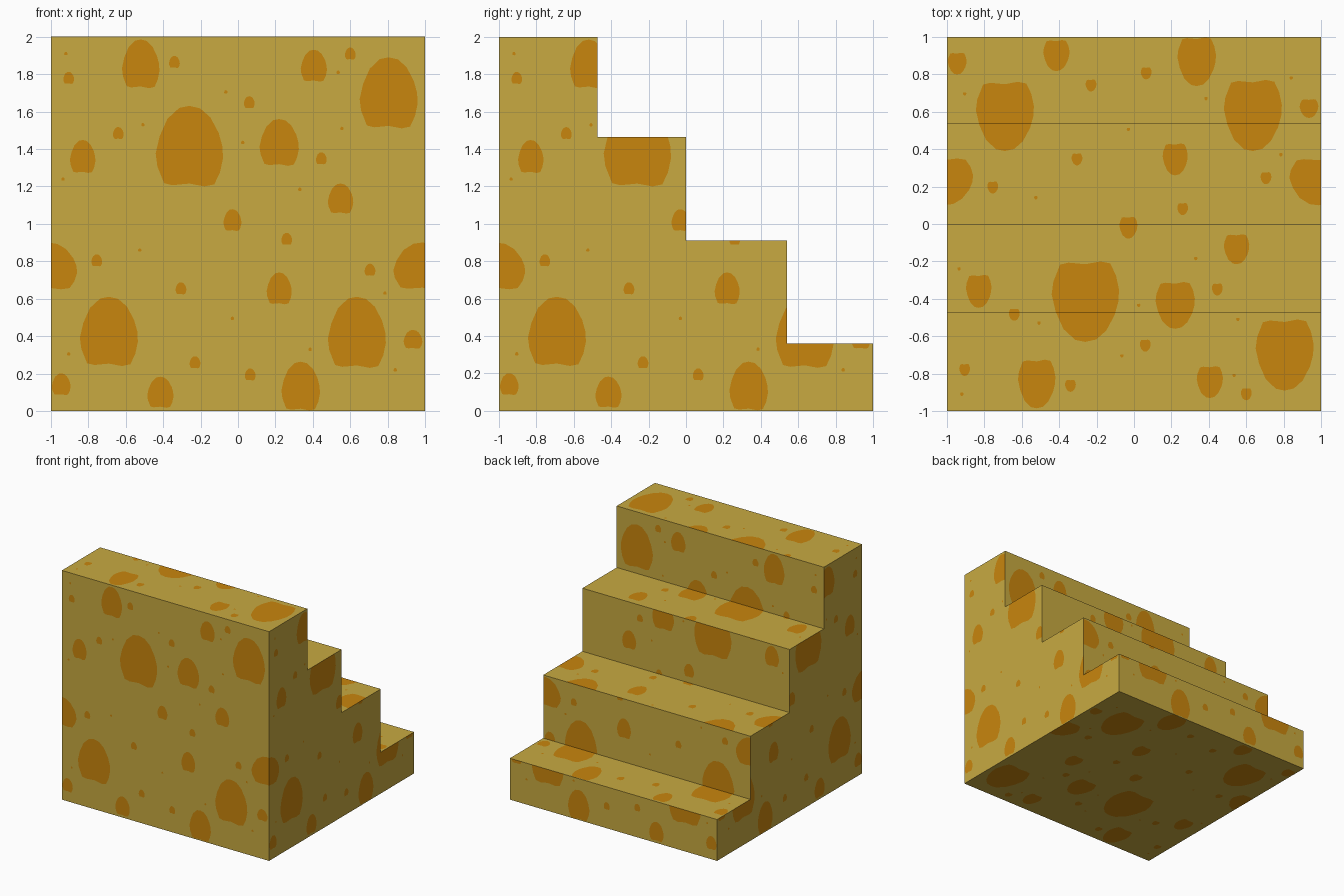
import bpy, bmesh
from mathutils import Vector
from mathutils.geometry import delaunay_2d_cdt

if "Cube" in bpy.data.objects:
    bpy.data.objects.remove(bpy.data.objects["Cube"])

# One spot outline: rounded top, flattened and slightly hollow base
OUTLINE = [(0, 1), (-.3, .95), (-.65, .68), (-.88, .25), (-1, -.18), (-.95, -.5),
           (-.75, -.92), (-.5, -.97), (0, -.93), (.45, -1), (.74, -.95), (.91, -.65),
           (1, -.3), (.98, .0), (.87, .33), (.62, .72), (.32, .94)]

# Large spots: centre u, v, half width, half height
LARGE = [(-.52, 1.855, .1, .13), (.405, 1.845, .07, .085), (.805, 1.70, .155, .19),
         (-.26, 1.415, .18, .215), (.22, 1.435, .105, .125), (-.83, 1.36, .068, .088),
         (.548, 1.135, .068, .08), (-.03, 1.02, .048, .058), (.985, .775, .155, .125),
         (-1.015, .775, .155, .125), (-.69, .425, .155, .185), (.635, .42, .155, .19),
         (.22, .655, .067, .085), (.335, .133, .103, .13), (-.415, .1, .07, .083),
         (-.945, .143, .05, .058), (.935, .383, .05, .05)]
SMALL = [(-.905, 1.78), (-.34, 1.865), (.6, 1.91), (.06, 1.65), (-.64, 1.485), (.445, 1.35),
         (.26, .92), (-.755, .805), (-.305, .655), (.705, .755), (-.23, .26), (.065, .195)]
TINY = [(-.92, 1.91), (-.065, 1.705), (.535, 1.81), (-.508, 1.53), (.555, 1.51), (.025, 1.435),
        (.33, 1.185), (-.525, .86), (.785, .63), (-.03, .495), (.385, .33), (.84, .22),
        (-.905, .305), (-.935, 1.24)]
SPOTS = LARGE + [(u, v, .029, .032) for u, v in SMALL] + [(u, v, .009, .009) for u, v in TINY]


def material(name, color):
    m = bpy.data.materials.new(name)
    m.diffuse_color = (*color, 1)
    m.use_nodes = True
    m.node_tree.nodes["Principled BSDF"].inputs["Base Color"].default_value = m.diffuse_color
    return m


def spotted_face(bm, polygon, to_3d, normal):
    """Add a flat face with the spots cut into it; polygon is counter-clockwise in u, v."""
    points = [Vector(p) for p in polygon]
    loops = [list(range(len(points)))]
    for u, v, w, h in SPOTS:
        start = len(points)
        points += [Vector((u + w * a, v + h * b)) for a, b in OUTLINE]
        loops.append(list(range(start, len(points))))
    verts, _, faces, _, _, origin = delaunay_2d_cdt(points, [], loops, 1, 1e-5)
    bverts = {}
    for face, src in zip(faces, origin):
        if 0 not in src:          # outside the face
            continue
        for i in face:
            if i not in bverts:
                bverts[i] = bm.verts.new(to_3d(*verts[i]))
        f = bm.faces.new([bverts[i] for i in face])
        f.material_index = 1 if len(src) > 1 else 0
        f.normal_update()
        if f.normal.dot(Vector(normal)) < 0:
            f.normal_flip()


def rect(v0, v1):
    return [(-1, v0), (1, v0), (1, v1), (-1, v1)]


# Step depth edges (y) and tread heights (z), from the tall front to the low back
EDGES = [-1, -.473, 0, .54, 1]
HEIGHTS = [2, 1.463, .912, .361, 0]

bm = bmesh.new()

# Stepped side walls
profile = [(-1, 0), (1, 0)]
for i in (3, 2, 1, 0):
    profile += [(EDGES[i + 1], HEIGHTS[i]), (EDGES[i], HEIGHTS[i])]
profile = list(dict.fromkeys(profile))
for side in (-1, 1):
    spotted_face(bm, profile, lambda u, v: (side, u, v), (side, 0, 0))

# Front wall and underside
spotted_face(bm, rect(0, 2), lambda u, v: (u, -1, v), (0, -1, 0))
spotted_face(bm, rect(0, 2), lambda u, v: (u, 1 - v, 0), (0, 0, -1))

# Treads and risers
for i in range(4):
    y0, y1, z0, z1 = EDGES[i], EDGES[i + 1], HEIGHTS[i + 1], HEIGHTS[i]
    spotted_face(bm, rect(1 - y1, 1 - y0), lambda u, v: (u, 1 - v, z1), (0, 0, 1))
    spotted_face(bm, rect(z0, z1), lambda u, v: (u, y1, v), (0, 1, 0))

mesh = bpy.data.meshes.new("spotted_stairs")
bm.to_mesh(mesh)
bm.free()
mesh.materials.append(material("mustard yellow", (.578, .402, .053)))
mesh.materials.append(material("orange spots", (.584, .238, .004)))
stairs = bpy.data.objects.new("spotted_stairs", mesh)
bpy.context.collection.objects.link(stairs)
